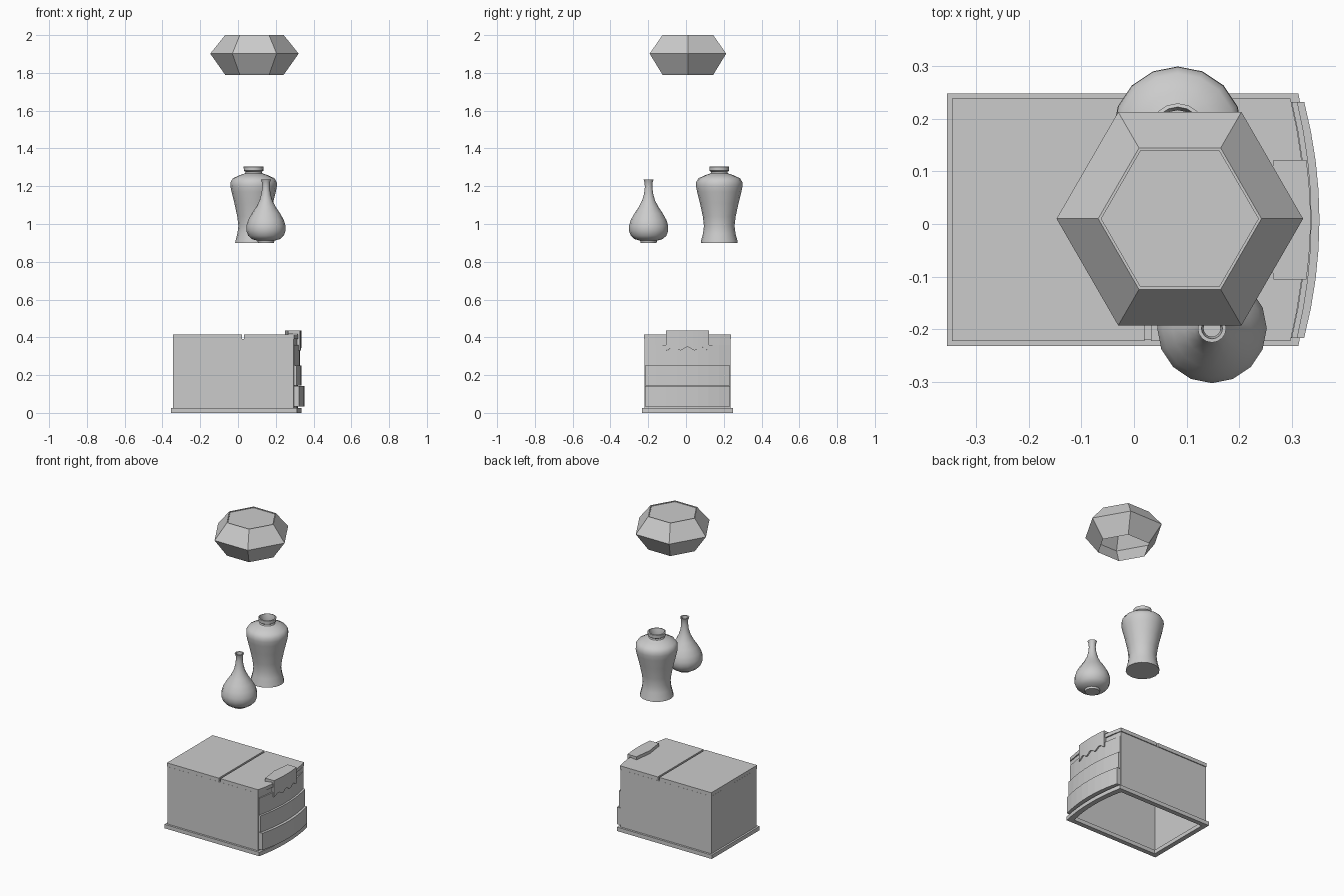
import bpy, bmesh, math

old = bpy.data.objects.get("Cube")
if old:
    bpy.data.objects.remove(old)

grey = bpy.data.materials.new("plain grey")
grey.use_nodes = True
COLOUR = (0.6, 0.6, 0.6, 1)
grey.diffuse_color = COLOUR
grey.node_tree.nodes["Principled BSDF"].inputs["Base Color"].default_value = COLOUR

CY = 0.008  # middle of the cabinet in y


def finish(name, bm, smooth=None):
    bmesh.ops.recalc_face_normals(bm, faces=bm.faces)
    mesh = bpy.data.meshes.new(name)
    bm.to_mesh(mesh)
    bm.free()
    mesh.materials.append(grey)
    ob = bpy.data.objects.new(name, mesh)
    bpy.context.collection.objects.link(ob)
    if smooth:
        bpy.ops.object.select_all(action='DESELECT')
        ob.select_set(True)
        bpy.context.view_layer.objects.active = ob
        bpy.ops.object.shade_smooth_by_angle(angle=math.radians(smooth))
    return ob


def loft(name, rings, bottom=True, top=True, smooth=None):
    """Join closed rings of points, with optional end caps."""
    bm = bmesh.new()
    loops = [[bm.verts.new(p) for p in ring] for ring in rings]
    n = len(loops[0])
    for a, b in zip(loops, loops[1:]):
        for i in range(n):
            j = (i + 1) % n
            bm.faces.new((a[i], a[j], b[j], b[i]))
    if bottom:
        bm.faces.new(loops[0][::-1])
    if top:
        bm.faces.new(loops[-1])
    return finish(name, bm, smooth)


def circle(cx, cy, r, z, n):
    return [(cx + r * math.cos(math.tau * i / n),
             cy + r * math.sin(math.tau * i / n), z) for i in range(n)]


def bowed(back, side, mid, half, z, n=8):
    """Rectangle whose right-hand side bows out from side to mid."""
    pts = [(back, CY + half, z), (back, CY - half, z)]
    for i in range(n + 1):
        t = 2 * i / n - 1
        pts.append((side + (mid - side) * (1 - t * t), CY + half * t, z))
    return pts


def block(name, back, side, mid, half, z0, z1, bottom=True):
    return loft(name, [bowed(back, side, mid, half, z) for z in (z0, z1)], bottom)


# Cabinet, open underneath, on a hollow plinth
block("cabinet_body", -0.343, 0.295, 0.317, 0.227, 0.02, 0.39, bottom=False)
outer, inner = (-0.355, 0.312, 0.337, 0.24), (-0.325, 0.28, 0.305, 0.21)
loft("plinth", [bowed(*inner, 0.025), bowed(*inner, 0), bowed(*outer, 0),
                bowed(*outer, 0.025), bowed(*inner, 0.025)], False, False)

# Stepped bowed drawer fronts
for name, side, mid, z0, z1 in (("lower_drawer", 0.323, 0.352, 0.035, 0.143),
                                ("middle_drawer", 0.31, 0.337, 0.145, 0.25),
                                ("upper_drawer", 0.3, 0.327, 0.252, 0.36)):
    block(name, 0.29, side, mid, 0.224, z0, z1)

# Two lid leaves with a narrow gap
block("back_lid", -0.345, 0.02, 0.02, 0.23, 0.392, 0.415)
block("front_lid", 0.032, 0.297, 0.325, 0.23, 0.392, 0.415)

# Folded clasp plate with a scalloped lower edge
bm = bmesh.new()
steps, half = 24, 0.113
rows = []
for i in range(steps + 1):
    t = 2 * i / steps - 1
    x = 0.327 + 0.008 * (1 - t * t)
    low = 0.34 + 0.009 * math.cos(t * math.pi * 3)
    y = CY + half * t
    rows.append([bm.verts.new(p) for p in ((0.25 + 0.015 * abs(t), y, 0.436),
                                           (x, y, 0.436), (x, y, low))])
for a, b in zip(rows, rows[1:]):
    for k in range(2):
        bm.faces.new((a[k], b[k], b[k + 1], a[k + 1]))
plate = finish("clasp_plate", bm)
# Face normals outwards so that the thickness grows inwards
if plate.data.polygons[0].normal.z < 0:
    plate.data.flip_normals()
thick = plate.modifiers.new("thickness", 'SOLIDIFY')
thick.thickness = 0.02
thick.offset = -1


def vase(name, cx, cy, profile):
    """Turned open vessel from (radius, height) pairs."""
    loft(name, [circle(cx, cy, r, z, 16) for r, z in profile], True, False, 50)


vase("tall_vase", 0.083, 0.176, [
    (0.098, 0.9), (0.096, 0.912), (0.086, 0.95), (0.081, 0.99), (0.087, 1.04),
    (0.102, 1.11), (0.117, 1.17), (0.123, 1.2), (0.122, 1.222), (0.11, 1.242),
    (0.075, 1.258), (0.046, 1.268), (0.043, 1.276), (0.052, 1.282),
    (0.053, 1.303), (0.046, 1.305), (0.04, 1.28), (0.04, 1.26)])

vase("bottle_vase", 0.148, -0.198, [
    (0.042, 0.9), (0.045, 0.912), (0.075, 0.92), (0.094, 0.938), (0.104, 0.965),
    (0.104, 0.99), (0.094, 1.022), (0.075, 1.056), (0.052, 1.09), (0.034, 1.125),
    (0.024, 1.16), (0.02, 1.195), (0.021, 1.22), (0.027, 1.235),
    (0.02, 1.235), (0.016, 1.2)])

# Hexagonal lantern shade, open underneath
loft("lantern_shade", [circle(0.087, 0.01, r, z, 6) for r, z in (
    (0.155, 1.79), (0.234, 1.902), (0.155, 2.0), (0.149, 2.0), (0.149, 1.995))],
    bottom=False)
